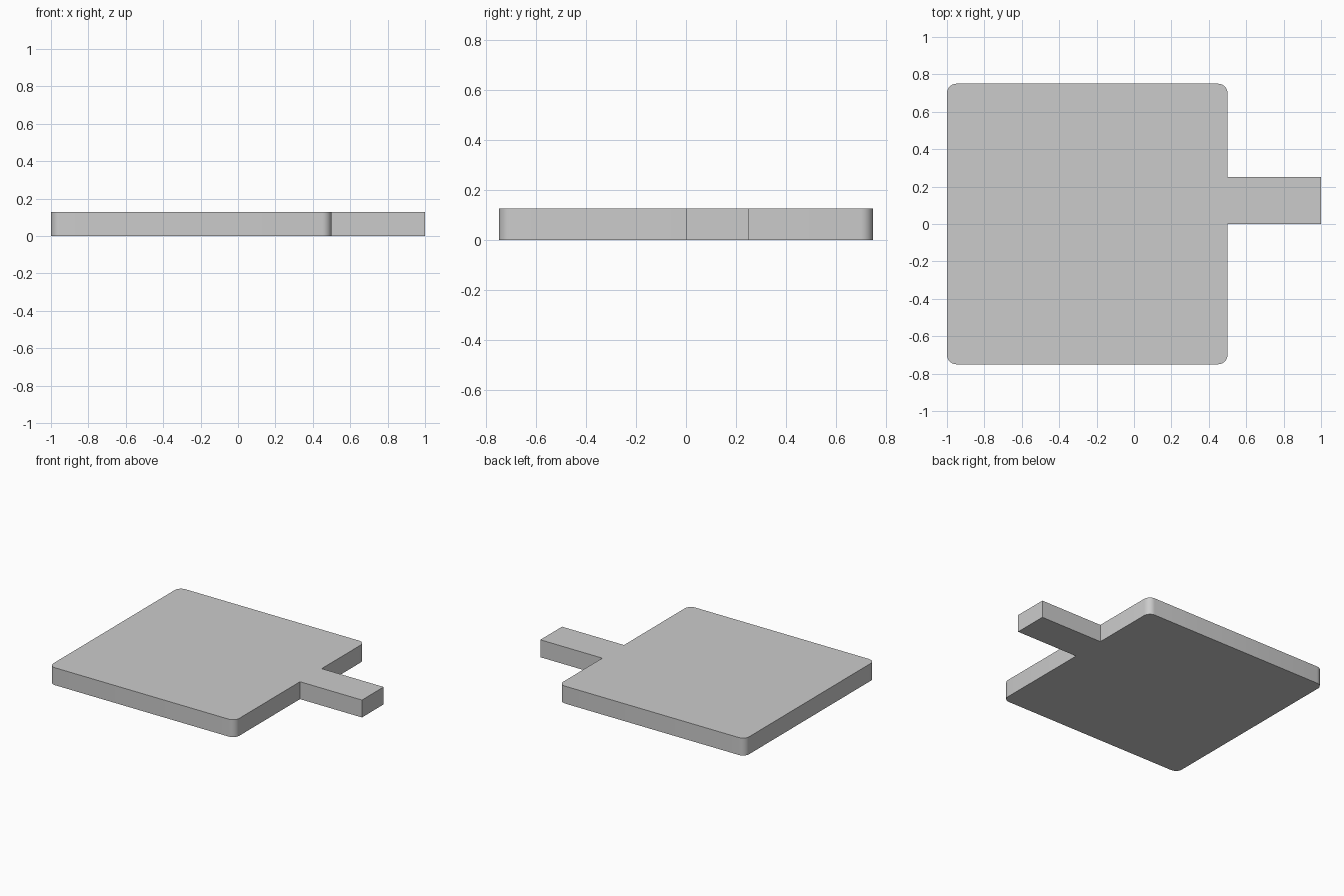
import bpy, bmesh, math

if "Cube" in bpy.data.objects:
    bpy.data.objects.remove(bpy.data.objects["Cube"])

HEIGHT = 0.127
RADIUS = 0.05
STEPS = 6


def arc(cx, cy, start):
    """Quarter circle of outline points, counter-clockwise."""
    return [(cx + RADIUS * math.cos(start + math.pi / 2 * i / STEPS),
             cy + RADIUS * math.sin(start + math.pi / 2 * i / STEPS))
            for i in range(STEPS + 1)]


# Square board with rounded corners and an offset rectangular handle
lo, hi, side = -1 + RADIUS, 0.5 - RADIUS, 0.75 - RADIUS
outline = arc(lo, -side, math.pi) + arc(hi, -side, 1.5 * math.pi)
outline += [(0.5, 0), (1, 0), (1, 0.25), (0.5, 0.25)]
outline += arc(hi, side, 0) + arc(lo, side, 0.5 * math.pi)

# Extrude the outline into a solid slab
bm = bmesh.new()
base = bm.faces.new([bm.verts.new((x, y, 0)) for x, y in outline])
result = bmesh.ops.extrude_face_region(bm, geom=[base], use_keep_orig=True)
top = [g for g in result["geom"] if isinstance(g, bmesh.types.BMVert)]
bmesh.ops.translate(bm, verts=top, vec=(0, 0, HEIGHT))
bmesh.ops.recalc_face_normals(bm, faces=bm.faces)

mesh = bpy.data.meshes.new("board_with_handle")
bm.to_mesh(mesh)
bm.free()
board = bpy.data.objects.new("board_with_handle", mesh)
bpy.context.collection.objects.link(board)

# Smooth the rounded corners, keep the other edges sharp
bpy.context.view_layer.objects.active = board
board.select_set(True)
bpy.ops.object.shade_smooth_by_angle(angle=math.radians(30))
